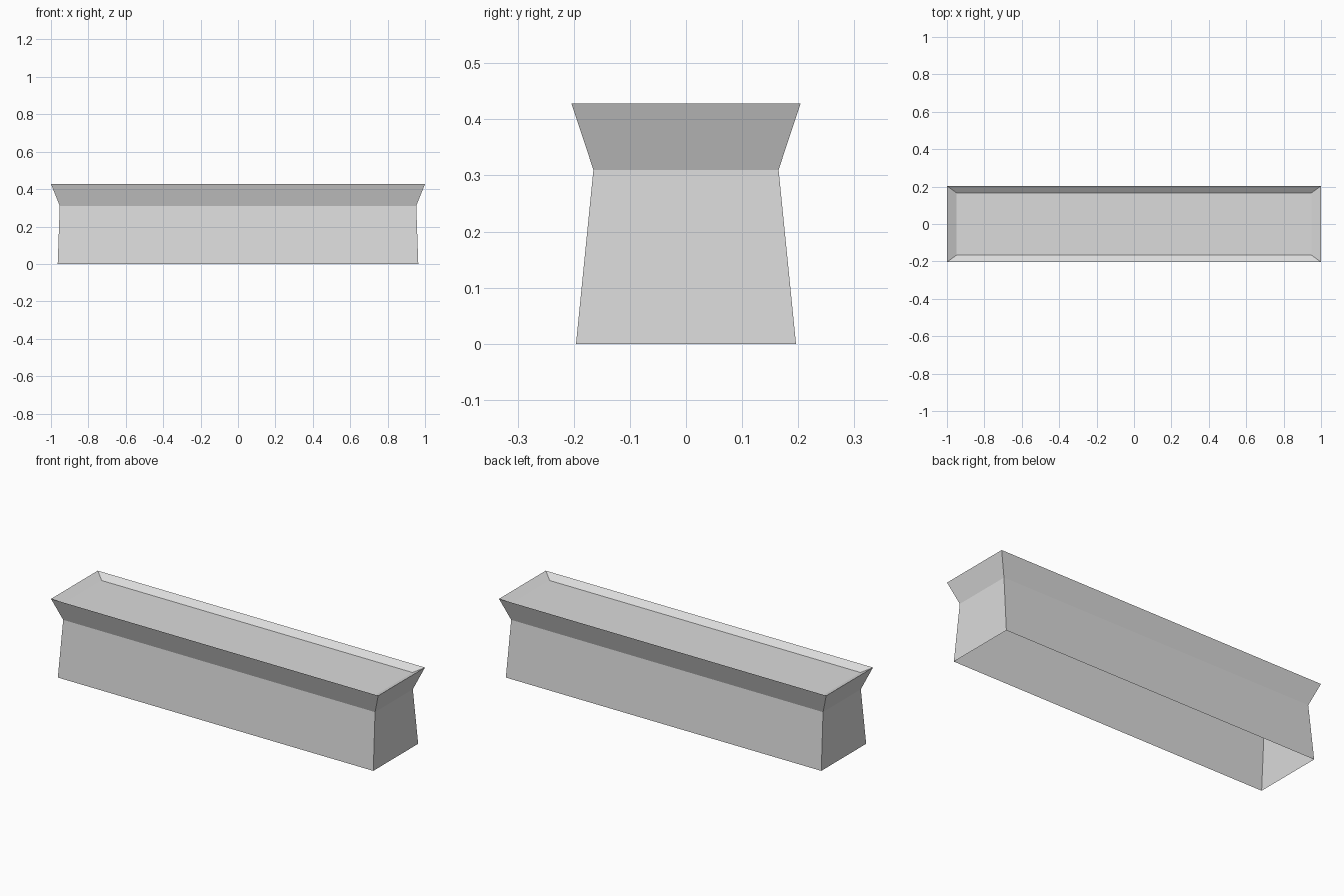
import bpy
import bmesh

cube = bpy.data.objects.get("Cube")
if cube:
    bpy.data.objects.remove(cube, do_unlink=True)

grey = bpy.data.materials.new("light_grey")
grey.use_nodes = True
colour = (0.71, 0.71, 0.71, 1)
grey.diffuse_color = colour
grey.node_tree.nodes["Principled BSDF"].inputs["Base Color"].default_value = colour

# Half length, half depth and height of each rectangular ring:
# open foot, waist, flared rim, shallow tray floor
RINGS = [
    (0.964, 0.196, 0.0),
    (0.953, 0.165, 0.31),
    (1.0, 0.204, 0.428),
    (0.95, 0.167, 0.401),
]

bm = bmesh.new()


def add_ring(half_x, half_y, z):
    corners = ((-1, -1), (1, -1), (1, 1), (-1, 1))
    return [bm.verts.new((sx * half_x, sy * half_y, z)) for sx, sy in corners]


# Walls between successive rings
rings = [add_ring(*ring) for ring in RINGS]
for low, high in zip(rings, rings[1:]):
    for i in range(4):
        j = (i + 1) % 4
        bm.faces.new((low[i], low[j], high[j], high[i]))

# Floor of the tray; the underside stays open
bm.faces.new(rings[-1])

mesh = bpy.data.meshes.new("trough")
bm.to_mesh(mesh)
bm.free()
mesh.materials.append(grey)
trough = bpy.data.objects.new("trough", mesh)
bpy.context.collection.objects.link(trough)
